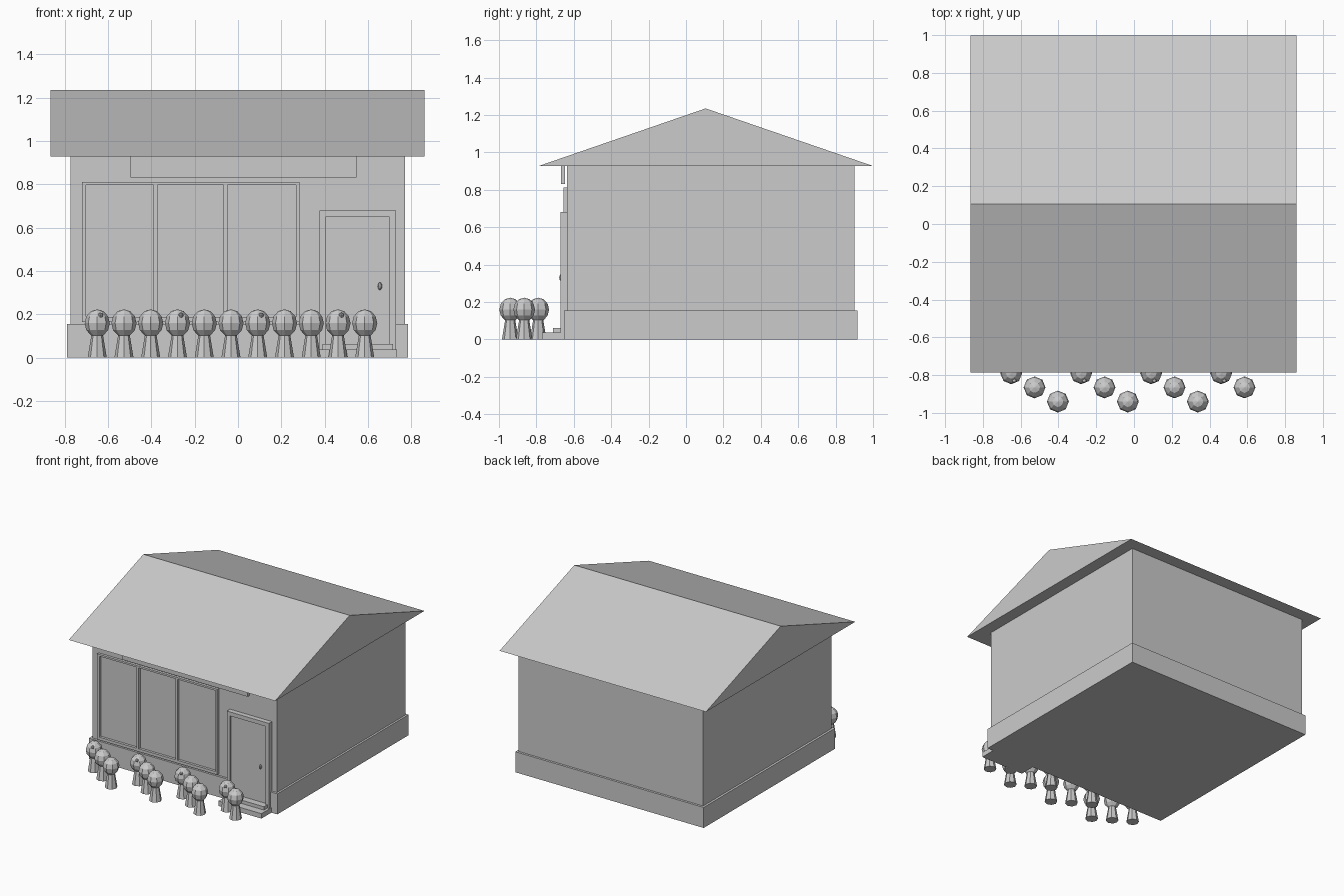
import bpy, bmesh
from mathutils import Matrix

cube = bpy.data.objects.get("Cube")
if cube:
    bpy.data.objects.remove(cube, do_unlink=True)

grey = bpy.data.materials.new("light grey")
grey.use_nodes = True
tone = (0.6, 0.6, 0.6, 1)
grey.diffuse_color = tone
grey.node_tree.nodes["Principled BSDF"].inputs["Base Color"].default_value = tone


def finish(name, bm):
    bmesh.ops.recalc_face_normals(bm, faces=bm.faces)
    mesh = bpy.data.meshes.new(name)
    bm.to_mesh(mesh)
    bm.free()
    mesh.materials.append(grey)
    ob = bpy.data.objects.new(name, mesh)
    bpy.context.collection.objects.link(ob)
    return ob


def add_box(bm, x, y, z):
    """Box spanning the three (low, high) ranges."""
    spans = (x, y, z)
    centre = [(a + b) / 2 for a, b in spans]
    size = [b - a for a, b in spans]
    bmesh.ops.create_cube(bm, size=1, matrix=Matrix.Translation(centre) @ Matrix.Diagonal((*size, 1)))


def box(name, x, y, z):
    bm = bmesh.new()
    add_box(bm, x, y, z)
    return finish(name, bm)


def add_ball(bm, centre, radius, height, rings=6):
    scale = Matrix.Diagonal((radius, radius, height, 1))
    bmesh.ops.create_uvsphere(bm, u_segments=8, v_segments=rings, radius=1,
                              matrix=Matrix.Translation(centre) @ scale)


WALL = -0.635

# House body and plinth
box("walls", (-0.773, 0.77), (WALL, 0.9), (0.02, 0.94))
box("plinth", (-0.79, 0.785), (-0.652, 0.917), (0, 0.155))

# Gable roof: triangle extruded along x
bm = bmesh.new()
gable = [bm.verts.new((-0.865, y, z)) for y, z in ((-0.785, 0.928), (0.997, 0.928), (0.105, 1.235))]
face = bm.faces.new(gable)
ends = bmesh.ops.extrude_face_region(bm, geom=[face])["geom"]
bmesh.ops.translate(bm, vec=(1.725, 0, 0), verts=[v for v in ends if isinstance(v, bmesh.types.BMVert)])
finish("roof", bm)

# Blank fascia board under the eave
box("fascia_board", (-0.497, 0.548), (-0.668, -0.648), (0.832, 0.93))

# Shop window frame with two mullions
bm = bmesh.new()
depth = (-0.654, WALL)
for x in ((-0.72, -0.702), (-0.39, -0.372), (-0.066, -0.048), (0.268, 0.284)):
    add_box(bm, x, depth, (0.165, 0.812))
for z in ((0.165, 0.187), (0.798, 0.812)):
    add_box(bm, (-0.72, 0.284), depth, z)
finish("window_frame", bm)

# Door with frame, handle and steps
bm = bmesh.new()
depth = (-0.672, WALL)
for x in ((0.377, 0.404), (0.7, 0.729)):
    add_box(bm, x, depth, (0, 0.68))
add_box(bm, (0.377, 0.729), depth, (0.65, 0.68))
finish("door_frame", bm)
box("door", (0.404, 0.7), (-0.66, WALL), (0.03, 0.65))

bm = bmesh.new()
add_ball(bm, (0.655, -0.668, 0.33), 0.01, 0.018)
finish("door_handle", bm)

box("lower_step", (0.375, 0.735), (-0.77, -0.64), (0, 0.037))
box("upper_step", (0.39, 0.716), (-0.712, -0.64), (0.03, 0.062))

# Zigzag row of topiary plants, three rows deep
for i in range(11):
    x = -0.65 + 0.1235 * i
    y = -0.79 - 0.075 * (i % 3)
    bm = bmesh.new()
    bmesh.ops.create_cone(bm, cap_ends=True, segments=8, radius1=0.044, radius2=0.026, depth=0.11,
                          matrix=Matrix.Translation((x, y, 0.055)))
    finish("plant_stem", bm)
    bm = bmesh.new()
    add_ball(bm, (x, y, 0.159), 0.058, 0.064)
    if i % 3 == 0:
        add_ball(bm, (x + 0.016, y - 0.04, 0.196), 0.012, 0.012, 4)
    finish("plant_head", bm)
